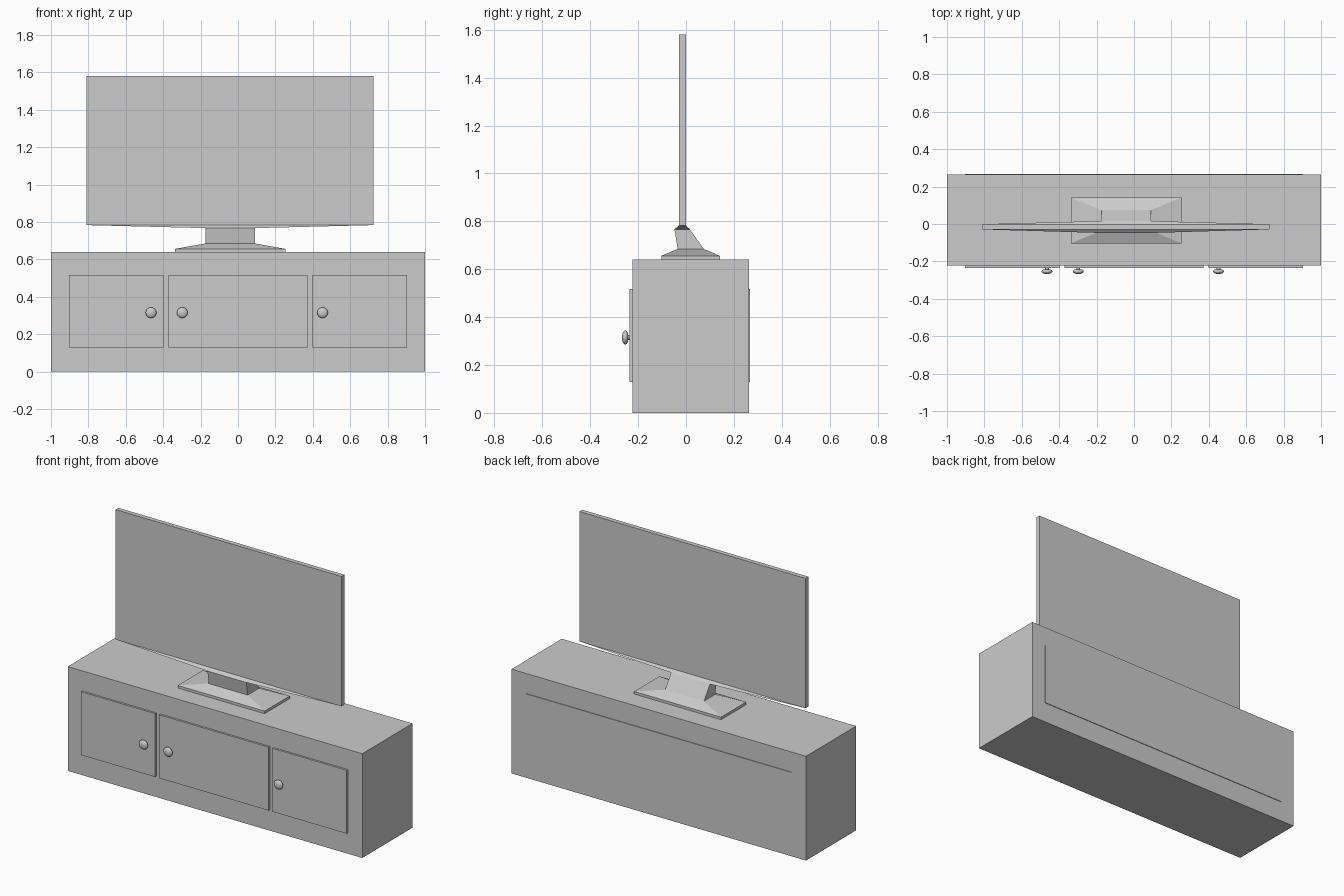
import bpy, bmesh, math

if "Cube" in bpy.data.objects:
    bpy.data.objects.remove(bpy.data.objects["Cube"])


def make_object(name, bm):
    bmesh.ops.recalc_face_normals(bm, faces=bm.faces)
    mesh = bpy.data.meshes.new(name)
    bm.to_mesh(mesh)
    bm.free()
    obj = bpy.data.objects.new(name, mesh)
    bpy.context.collection.objects.link(obj)
    return obj


def loft(name, sections):
    """Stack of rectangles (z, x0, x1, y0, y1) skinned from bottom to top."""
    bm = bmesh.new()
    rings = [[bm.verts.new(p) for p in
              ((x0, y0, z), (x1, y0, z), (x1, y1, z), (x0, y1, z))]
             for z, x0, x1, y0, y1 in sections]
    for a, b in zip(rings, rings[1:]):
        for i in range(4):
            j = (i + 1) % 4
            bm.faces.new((a[i], a[j], b[j], b[i]))
    bm.faces.new(rings[0])
    bm.faces.new(rings[-1])
    return make_object(name, bm)


def box(name, x0, x1, y0, y1, z0, z1):
    return loft(name, [(z0, x0, x1, y0, y1), (z1, x0, x1, y0, y1)])


def knob(name, x, z, steps=24):
    """Flattened round knob on a short neck, turned around the y axis."""
    profile = [(0.010, -0.234), (0.010, -0.242)]
    for k in range(1, 8):
        t = math.radians(-65 + 155 * k / 8)
        profile.append((0.029 * math.cos(t), -0.2535 - 0.0145 * math.sin(t)))
    bm = bmesh.new()
    rings = [[bm.verts.new((x + r * math.cos(a), y, z + r * math.sin(a)))
              for a in (2 * math.pi * i / steps for i in range(steps))]
             for r, y in profile]
    tip = bm.verts.new((x, -0.268, z))
    for i in range(steps):
        j = (i + 1) % steps
        for a, b in zip(rings, rings[1:]):
            bm.faces.new((a[i], a[j], b[j], b[i]))
        bm.faces.new((rings[-1][i], rings[-1][j], tip))
    bm.faces.new(rings[0])
    obj = make_object(name, bm)
    bpy.ops.object.select_all(action='DESELECT')
    obj.select_set(True)
    bpy.context.view_layer.objects.active = obj
    bpy.ops.object.shade_smooth_by_angle(angle=math.radians(40))


# Cabinet with a slightly raised back panel
box("cabinet", -1, 1, -0.223, 0.264, 0, 0.64)
box("back_panel", -0.903, 0.903, 0.26, 0.268, 0.128, 0.517)

# Three doors, each with a knob
doors = [("left", -0.903, -0.399, -0.465),
         ("middle", -0.372, 0.372, -0.298),
         ("right", 0.399, 0.903, 0.452)]
for side, x0, x1, kx in doors:
    box(side + "_door", x0, x1, -0.235, -0.22, 0.128, 0.517)
    knob(side + "_knob", kx, 0.315)

# Television stand: plate, sloped foot and leaning neck
loft("screen_stand", [(0.64, -0.337, 0.253, -0.103, 0.141),
                      (0.656, -0.337, 0.253, -0.103, 0.141),
                      (0.685, -0.174, 0.09, -0.035, 0.074),
                      (0.767, -0.174, 0.09, -0.048, 0.016)])

# Screen slab with a tapered underside
loft("screen", [(0.767, -0.174, 0.09, -0.048, 0.016),
                (0.783, -0.811, 0.724, -0.029, -0.001),
                (1.58, -0.811, 0.724, -0.029, -0.001)])
